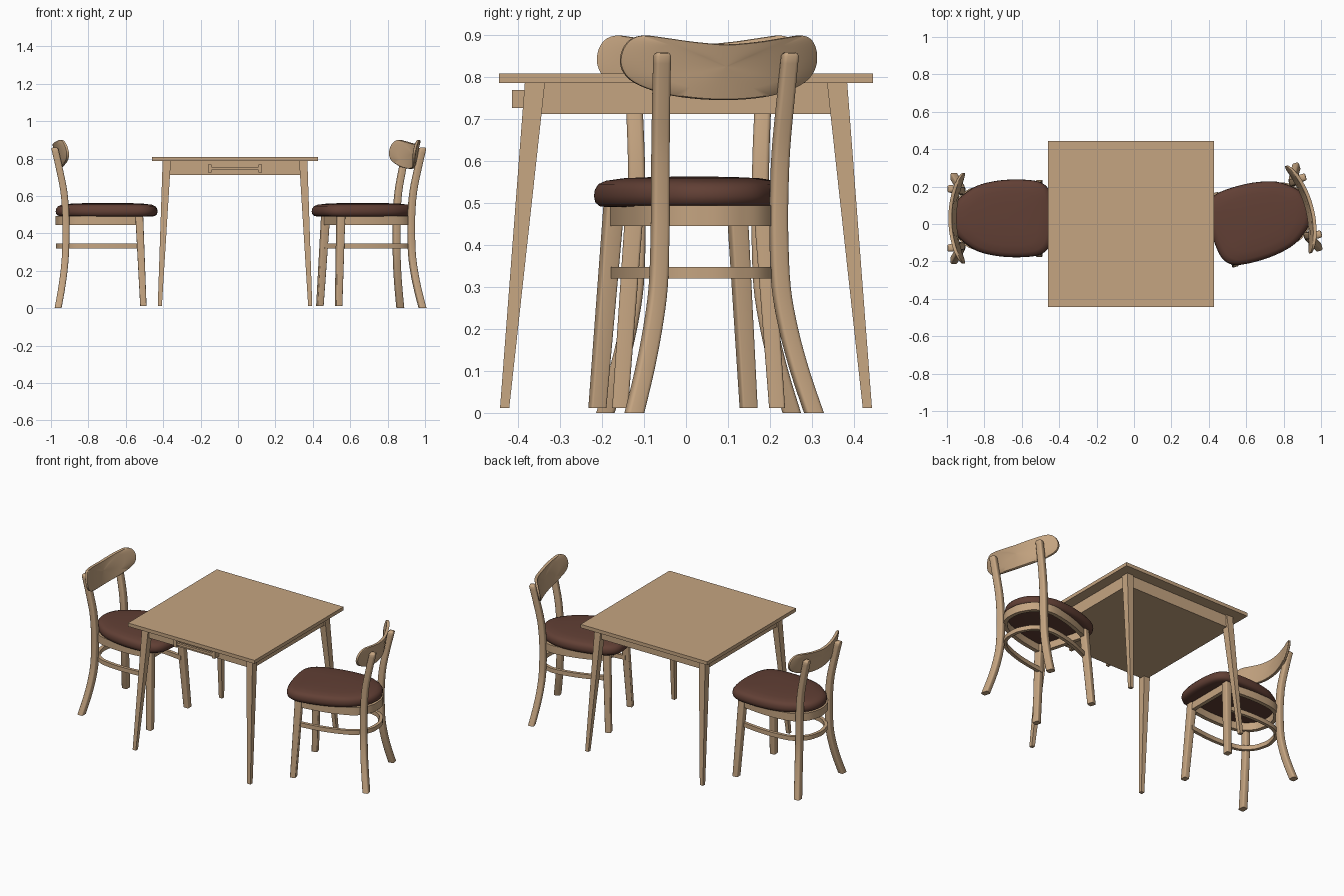
import bpy, bmesh, math
from mathutils import Vector, Matrix

if "Cube" in bpy.data.objects:
    bpy.data.objects.remove(bpy.data.objects["Cube"])


def material(name, rgb):
    m = bpy.data.materials.new(name)
    m.diffuse_color = (*rgb, 1)
    m.use_nodes = True
    m.node_tree.nodes["Principled BSDF"].inputs["Base Color"].default_value = m.diffuse_color
    return m


WOOD = material("light wood", (0.56, 0.375, 0.22))
LEATHER = material("brown leather", (0.12, 0.05, 0.035))


def loft(name, rings, mat=WOOD, loop=False, smooth=None, world=Matrix()):
    """Skin a list of point rings; cap the ends unless the rings form a loop."""
    bm = bmesh.new()
    vs = [[bm.verts.new(p) for p in r] for r in rings]
    n = len(vs[0])
    for i in range(len(vs) if loop else len(vs) - 1):
        a, b = vs[i], vs[(i + 1) % len(vs)]
        for k in range(n):
            bm.faces.new((a[k], a[(k + 1) % n], b[(k + 1) % n], b[k]))
    if not loop:
        bm.faces.new(vs[0])
        bm.faces.new(vs[-1])
    bmesh.ops.recalc_face_normals(bm, faces=bm.faces)
    me = bpy.data.meshes.new(name)
    bm.to_mesh(me)
    bm.free()
    me.materials.append(mat)
    ob = bpy.data.objects.new(name, me)
    ob.matrix_world = world
    bpy.context.collection.objects.link(ob)
    if smooth:
        bpy.ops.object.select_all(action='DESELECT')
        bpy.context.view_layer.objects.active = ob
        ob.select_set(True)
        bpy.ops.object.shade_smooth_by_angle(angle=math.radians(smooth))
    return ob


def rect(x, y, z, hx, hy):
    return [(x - hx, y - hy, z), (x + hx, y - hy, z), (x + hx, y + hy, z), (x - hx, y + hy, z)]


def box(name, x0, x1, y0, y1, z0, z1):
    c = ((x0 + x1) / 2, (y0 + y1) / 2)
    h = ((x1 - x0) / 2, (y1 - y0) / 2)
    return loft(name, [rect(*c, z, *h) for z in (z0, z1)])


def rounded(x, y, z, hx, hy, r=0.3, steps=3):
    """Horizontal rounded rectangle."""
    rad = r * min(hx, hy)
    pts = []
    for q, (sx, sy) in enumerate(((1, 1), (-1, 1), (-1, -1), (1, -1))):
        for s in range(steps + 1):
            a = math.pi / 2 * (q + s / steps)
            pts.append((x + sx * (hx - rad) + rad * math.cos(a),
                        y + sy * (hy - rad) + rad * math.sin(a), z))
    return pts


def spline(pts, steps=5, closed=False):
    """Catmull-Rom curve through the points."""
    P = [Vector(p) for p in pts]
    n = len(P)
    get = (lambda i: P[i % n]) if closed else (lambda i: P[max(0, min(n - 1, i))])
    out = []
    for i in range(n if closed else n - 1):
        a, b, c, d = (get(i + k) for k in (-1, 0, 1, 2))
        for s in range(steps):
            t = s / steps
            out.append(0.5 * (2 * b + (c - a) * t + (2 * a - 5 * b + 4 * c - d) * t * t
                              + (3 * b - a - 3 * c + d) * t ** 3))
    if not closed:
        out.append(P[-1])
    return out


def mirrored(half):
    """Mirror a half outline in its second coordinate; first and last points may lie on the axis."""
    return half + [(u, -v) for u, v in reversed(half) if abs(v) > 1e-6]


# ---- Table ----
CX = -0.016
box("table_top", -0.46, 0.428, -0.445, 0.445, 0.786, 0.808)
box("table_apron", CX - 0.38, CX + 0.38, -0.375, 0.375, 0.712, 0.787)
for sx in (-1, 1):
    for sy in (-1, 1):
        loft("table_leg", [rect(CX + sx * 0.402, sy * 0.432, 0.012, 0.011, 0.011),
                           rect(CX + sx * 0.365, sy * 0.36, 0.787, 0.022, 0.024)])
    # handle mounts
    hx = CX + sx * 0.135
    box("handle_mount", hx - 0.01, hx + 0.01, -0.415, -0.37, 0.726, 0.769)
box("handle_bar", CX - 0.13, CX + 0.13, -0.411, -0.396, 0.739, 0.754)


# ---- Chair, local +x is forward ----
FRAME = [(0.42, 0.15), (0.3, 0.165), (0.2, 0.168), (0.1, 0.158), (0.045, 0.135),
         (0.0, 0.09), (-0.018, 0.04), (-0.024, 0)]
CUSHION = [(-0.035, 0), (-0.02, 0.07), (0.02, 0.12), (0.1, 0.174), (0.2, 0.2), (0.3, 0.208),
           (0.4, 0.203), (0.455, 0.185), (0.49, 0.145), (0.505, 0.08), (0.51, 0)]
BACK = [(0.878, 0), (0.884, 0.08), (0.894, 0.15), (0.899, 0.195), (0.888, 0.224), (0.86, 0.24),
        (0.825, 0.24), (0.793, 0.218), (0.769, 0.17), (0.752, 0.1), (0.745, 0)]
# rear post centreline: forward, sideways, height
POST = [(-0.022, 0.222, 0.0), (-0.004, 0.192, 0.1), (0.01, 0.168, 0.2), (0.018, 0.152, 0.3),
        (0.02, 0.147, 0.42), (0.018, 0.147, 0.52), (0.008, 0.149, 0.63), (-0.016, 0.154, 0.75),
        (-0.039, 0.158, 0.85)]


def bent_rail(name, z0, z1, half, W):
    path = spline([(u, v, 0) for u, v in mirrored(FRAME)])
    rings = []
    for i, p in enumerate(path):
        t = (path[min(i + 1, len(path) - 1)] - path[max(i - 1, 0)]).normalized()
        n = Vector((t.y, -t.x, 0)) * half
        a, b = p + n, p - n
        rings.append([(a.x, a.y, z0), (b.x, b.y, z0), (b.x, b.y, z1), (a.x, a.y, z1)])
    loft(name, rings, smooth=35, world=W)


def chair(x, y, angle):
    W = Matrix.Translation((x, y, 0)) @ Matrix.Rotation(math.radians(angle), 4, 'Z')
    for s in (-1, 1):
        # rear post with rounded tip
        rings = []
        for p in spline(POST, 4):
            w = 0.022 - 0.003 * p.z
            rings.append(rounded(p.x, s * p.y, p.z, 0.0185, w, 0.5))
        for k, dz in ((0.85, 0.006), (0.5, 0.010)):
            rings.append(rounded(-0.04, s * 0.158, 0.85 + dz, 0.0185 * k, 0.0195 * k, 0.5))
        loft("rear_post", rings, smooth=40, world=W)
        # front leg
        loft("front_leg", [rounded(0.434, s * 0.187, 0.012, 0.017, 0.019),
                           rounded(0.412, s * 0.152, 0.495, 0.021, 0.022)], smooth=40, world=W)
    # frame and stretcher
    bent_rail("seat_rail", 0.445, 0.494, 0.012, W)
    bent_rail("stretcher", 0.32, 0.347, 0.01, W)
    loft("front_rail", [rect(0.415, 0, z, 0.012, 0.15) for z in (0.445, 0.494)], world=W)
    # cushion
    outline = spline([(u, v, 0) for u, v in mirrored(CUSHION)], 4, True)
    layers = [(0.86, 0.49), (0.94, 0.492), (0.985, 0.501), (1, 0.516), (0.99, 0.532), (0.955, 0.545),
              (0.88, 0.553), (0.7, 0.559), (0.4, 0.562), (0.1, 0.563)]
    c = Vector((0.25, 0, 0))
    loft("seat_cushion", [[tuple((c + (p - c) * k).to_2d()) + (z,) for p in outline]
                          for k, z in layers], LEATHER, smooth=60, world=W)
    # curved backrest: shrunken copies of the outline on front and back make the soft edge
    edge = spline([(z, v, 0) for z, v in mirrored(BACK)], 4, True)

    def back_ring(k, off):
        r = []
        for p in edge:
            z, v = 0.825 + (p.x - 0.825) * k, p.y * k
            r.append((-0.048 + 1.1 * v * v + (0.9 - z) * 0.2 + off, v, z))
        return r
    rings = [back_ring(k, -0.009) for k in (0.02, 0.35, 0.7, 0.97)] + [back_ring(1, -0.006), back_ring(1, 0.006)]
    rings += [back_ring(k, 0.009) for k in (0.97, 0.7, 0.35, 0.02)]
    loft("backrest", rings, smooth=40, world=W)


chair(-0.94, 0.03, 0)
chair(0.906, 0.085, 195.5)
